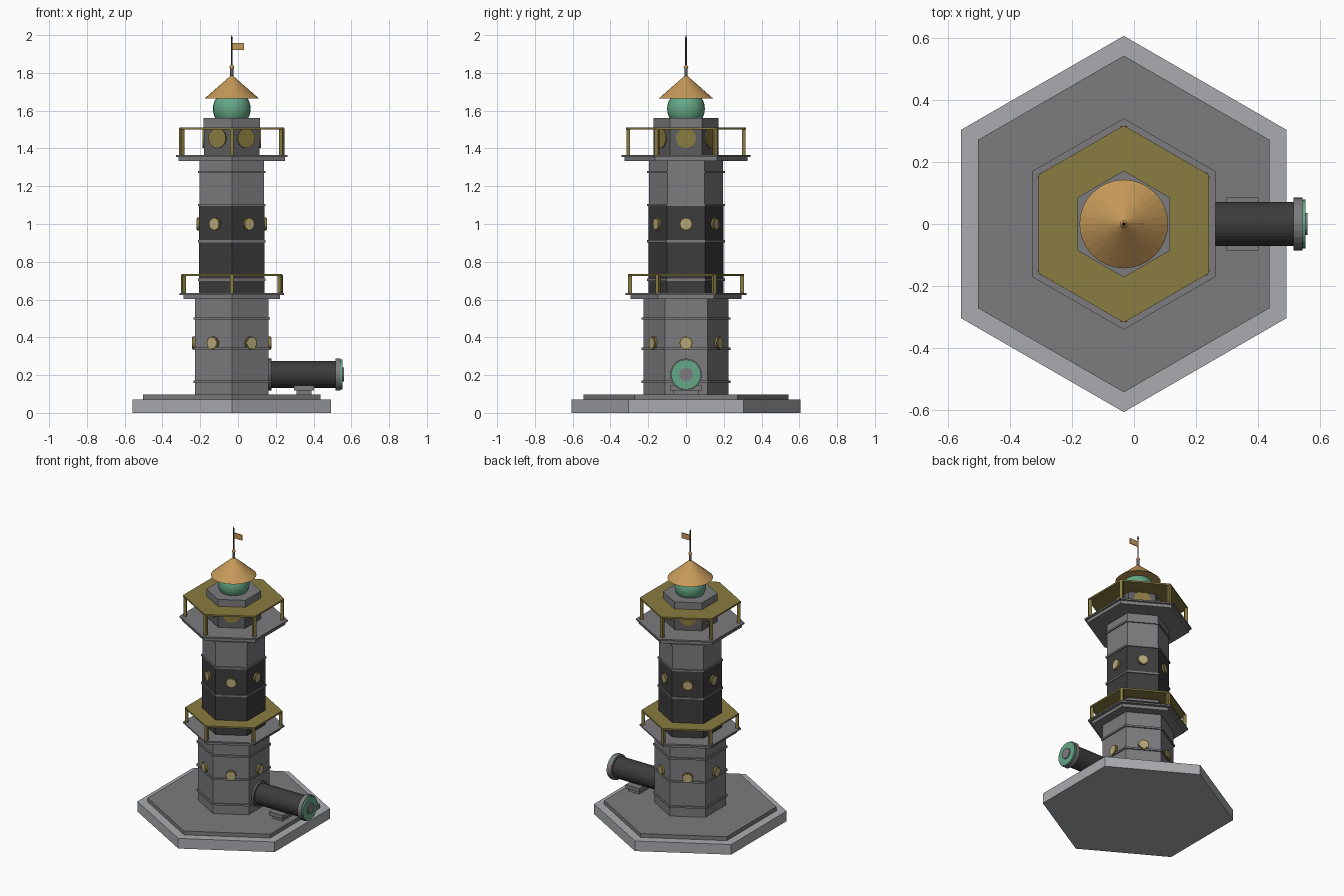
import bpy, bmesh, math
from mathutils import Matrix, Vector

if "Cube" in bpy.data.objects:
    bpy.data.objects.remove(bpy.data.objects["Cube"])

CX = -0.033  # tower axis


def mat(name, r, g, b):
    m = bpy.data.materials.new(name)
    m.diffuse_color = (r, g, b, 1)
    m.use_nodes = True
    m.node_tree.nodes["Principled BSDF"].inputs["Base Color"].default_value = m.diffuse_color
    return m


LIGHT = mat("light_grey", 0.40, 0.41, 0.43)
MID = mat("mid_grey", 0.20, 0.20, 0.21)
DARK = mat("dark_grey", 0.11, 0.11, 0.115)
BLACK = mat("charcoal", 0.045, 0.045, 0.046)
OLIVE = mat("olive_brass", 0.25, 0.20, 0.052)
TAN = mat("pale_glass", 0.46, 0.39, 0.19)
COPPER = mat("orange_gold", 0.56, 0.32, 0.10)
GREEN = mat("sea_green", 0.13, 0.39, 0.24)

TOWER = Matrix.Translation((CX, 0, 0))


def finish(name, bm, material, smooth=False):
    bmesh.ops.remove_doubles(bm, verts=bm.verts, dist=1e-6)
    bmesh.ops.recalc_face_normals(bm, faces=bm.faces)
    me = bpy.data.meshes.new(name)
    bm.to_mesh(me)
    bm.free()
    me.materials.append(material)
    ob = bpy.data.objects.new(name, me)
    bpy.context.collection.objects.link(ob)
    if smooth:
        for p in me.polygons:
            p.use_smooth = True
    return ob


def lathe(name, n, profile, material, mtx=TOWER, smooth=False):
    """Spin (radius, height) points into a closed n-sided solid."""
    bm = bmesh.new()
    rings = []
    for r, z in profile:
        rings.append([bm.verts.new(mtx @ Vector((
            r * math.cos(math.pi / 2 + 2 * math.pi * i / n),
            r * math.sin(math.pi / 2 + 2 * math.pi * i / n), z)))
            for i in range(n)])
    for a, b in zip(rings, rings[1:]):
        for i in range(n):
            j = (i + 1) % n
            bm.faces.new((a[i], a[j], b[j], b[i]))
    bm.faces.new(rings[0])
    bm.faces.new(rings[-1])
    return finish(name, bm, material, smooth)


def prism(name, r, z0, z1, material, n=6, mtx=TOWER):
    return lathe(name, n, [(r, z0), (r, z1)], material, mtx)


def box(name, size, centre, material, mtx=Matrix.Identity(4)):
    bm = bmesh.new()
    bmesh.ops.create_cube(bm, size=1, matrix=mtx @ Matrix.Translation(centre)
                          @ Matrix.Diagonal((*size, 1)))
    return finish(name, bm, material)


def face_frame(angle, dist, z):
    """Local z points out of a tower wall."""
    return (TOWER @ Matrix.Rotation(angle, 4, 'Z') @ Matrix.Translation((dist, 0, z))
            @ Matrix.Rotation(math.pi / 2, 4, 'Y'))


def windows(name, apothem, z, r, glass_r, depth, glass):
    for k in range(6):
        f = face_frame(k * math.pi / 3, apothem, z)
        prism(f"{name}_frame_{k}", r, -0.01, depth, OLIVE, 20, f)
        if glass:
            prism(f"{name}_glass_{k}", glass_r, depth - 0.002, depth + 0.003, TAN, 20, f)


def gallery(name, z, r_low, r_top, z_low, r_rail, r_post, z_rail):
    prism(name + "_deck", r_low, z_low, z - 0.01, MID)
    prism(name + "_deck_lip", r_top, z - 0.01, z, MID)
    prism(name + "_rail", r_rail, z_rail - 0.011, z_rail, OLIVE)
    h = z_rail - 0.005 - z
    for k in range(6):
        m = TOWER @ Matrix.Rotation(math.pi / 6 + k * math.pi / 3, 4, 'Z')
        box(f"{name}_post_{k}", (0.02, 0.02, h), (r_post, 0, z + h / 2), OLIVE, m)


# stepped base
prism("base_slab", 0.607, 0, 0.07, LIGHT)
prism("base_step", 0.543, 0.07, 0.097, MID)

# tower shaft and bands
prism("lower_shaft", 0.225, 0.09, 0.61, MID)
prism("dark_shaft", 0.199, 0.61, 1.095, BLACK)
prism("upper_shaft", 0.197, 1.095, 1.34, MID)
for i, (r, z) in enumerate([(0.235, 0.165), (0.235, 0.34), (0.235, 0.5), (0.206, 0.705),
                            (0.206, 0.908), (0.206, 1.10), (0.206, 1.275)]):
    prism(f"band_{i}", r, z - 0.006, z + 0.006, MID)
windows("lower_window", 0.195, 0.37, 0.034, 0.028, 0.012, True)
windows("upper_window", 0.171, 1.0, 0.034, 0.028, 0.012, True)

# galleries
gallery("lower_gallery", 0.634, 0.295, 0.319, 0.602, 0.306, 0.296, 0.735)
gallery("upper_gallery", 1.366, 0.326, 0.341, 1.333, 0.318, 0.306, 1.512)

# lantern room, lamp and roof
prism("lantern_room", 0.171, 1.36, 1.50, DARK)
prism("lantern_cap", 0.172, 1.50, 1.56, MID)
windows("lantern_window", 0.148, 1.455, 0.053, 0.04, 0.008, False)
bm = bmesh.new()
bmesh.ops.create_uvsphere(bm, u_segments=24, v_segments=16, radius=0.1,
                          matrix=Matrix.Translation((CX, 0, 1.61)))
finish("lamp_globe", bm, GREEN, True)
lathe("roof", 32, [(0.143, 1.665), (0.004, 1.787)], COPPER)
prism("finial_stem", 0.009, 1.77, 1.83, DARK, 12)
bm = bmesh.new()
bmesh.ops.create_uvsphere(bm, u_segments=12, v_segments=8, radius=0.012,
                          matrix=Matrix.Translation((CX, 0, 1.83)))
finish("finial_ball", bm, COPPER, True)
prism("flag_pole", 0.0045, 1.83, 1.985, BLACK, 10)
lathe("pole_tip", 10, [(0.006, 1.98), (0.001, 2.0)], BLACK)
box("flag", (0.064, 0.005, 0.038), (CX + 0.034, 0, 1.939), COPPER)

# horizontal barrel on the right side
B = Matrix.Translation((0, 0, 0.203)) @ Matrix.Rotation(math.pi / 2, 4, 'Y')
prism("barrel", 0.071, 0.15, 0.53, BLACK, 32, B)
prism("barrel_root_flange", 0.084, 0.155, 0.178, DARK, 24, B)
prism("barrel_end_flange", 0.085, 0.515, 0.543, MID, 24, B)
prism("barrel_end_ring", 0.079, 0.54, 0.553, GREEN, 32, B)
prism("barrel_end_hub", 0.036, 0.55, 0.56, MID, 24, B)
box("barrel_saddle", (0.105, 0.17, 0.026), (0.35, 0, 0.132), MID)
box("barrel_foot", (0.08, 0.14, 0.027), (0.35, 0, 0.108), MID)
